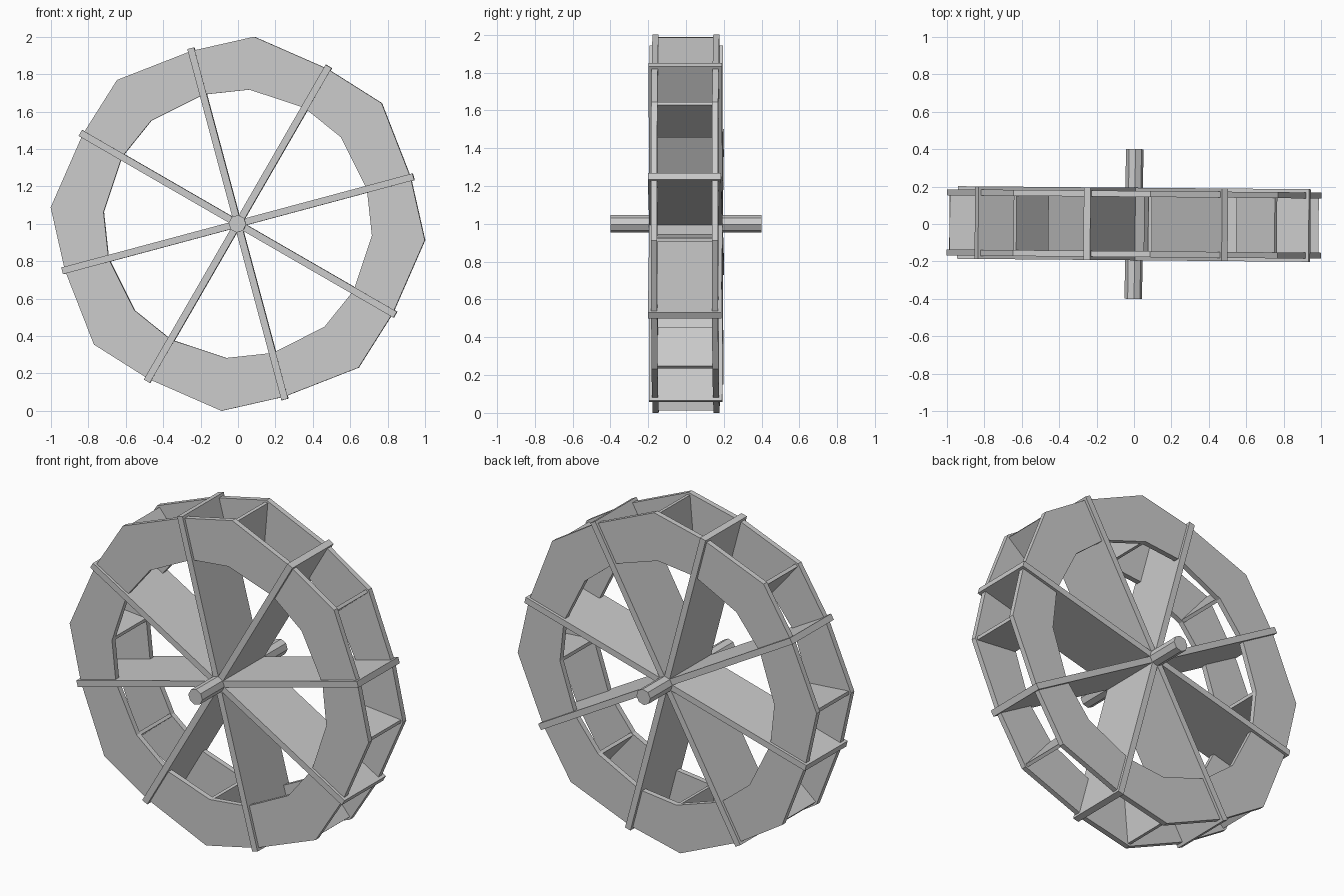
import bpy, bmesh
from math import radians, sin, cos
from mathutils import Matrix, Vector

cube = bpy.data.objects.get("Cube")
if cube:
    bpy.data.objects.remove(cube, do_unlink=True)

grey = bpy.data.materials.new("plain_grey")
grey.use_nodes = True
colour = (0.6, 0.6, 0.6, 1)
grey.diffuse_color = colour
grey.node_tree.nodes["Principled BSDF"].inputs["Base Color"].default_value = colour

CENTRE = Matrix.Translation((0, 0, 1)) @ Matrix.Rotation(radians(-0.5), 4, "Z")
SPOKE_ANGLE, BOARD_ANGLE, STEP = 15, 40, 45


def finish(name, bm):
    bmesh.ops.recalc_face_normals(bm, faces=bm.faces)
    mesh = bpy.data.meshes.new(name)
    bm.to_mesh(mesh)
    bm.free()
    mesh.materials.append(grey)
    obj = bpy.data.objects.new(name, mesh)
    obj.matrix_world = CENTRE
    bpy.context.collection.objects.link(obj)


def polar(radius, degrees, y):
    a = radians(degrees)
    return Vector((radius * cos(a), y, radius * sin(a)))


def radial_board(name, degrees, inner, outer, width, thickness):
    bm = bmesh.new()
    place = (Matrix.Rotation(radians(-degrees), 4, "Y")
             @ Matrix.Translation(((inner + outer) / 2, 0, 0))
             @ Matrix.Diagonal((outer - inner, width, thickness, 1)))
    bmesh.ops.create_cube(bm, size=1, matrix=place)
    finish(name, bm)


def rim(name, y, thickness):
    # Flat ring whose outer corners alternate between boards and spokes
    bm = bmesh.new()
    corners = []
    for i in range(8):
        corners.append((SPOKE_ANGLE + STEP * i, 0.715, 0.957))
        corners.append((BOARD_ANGLE + STEP * i, 0.72, 1.004))
    loops = [(bm.verts.new(polar(inner, a, y)), bm.verts.new(polar(outer, a, y)))
             for a, inner, outer in corners]
    for i, (a, b) in enumerate(loops):
        c, d = loops[(i + 1) % len(loops)]
        bm.faces.new((a, b, d, c))
    new = bmesh.ops.extrude_face_region(bm, geom=bm.faces[:])["geom"]
    verts = [v for v in new if isinstance(v, bmesh.types.BMVert)]
    bmesh.ops.translate(bm, verts=verts, vec=(0, thickness, 0))
    finish(name, bm)


# Side rims
rim("front_rim", -0.177, 0.032)
rim("back_rim", 0.145, 0.032)

# Full-length paddles and short bucket boards
for i in range(8):
    radial_board(f"spoke_paddle_{i + 1}", SPOKE_ANGLE + STEP * i, 0, 0.972, 0.388, 0.037)
    radial_board(f"bucket_board_{i + 1}", BOARD_ANGLE + STEP * i, 0.722, 0.99, 0.3, 0.02)

# Octagonal axle
bm = bmesh.new()
bmesh.ops.create_cone(bm, cap_ends=True, segments=8, radius1=0.047, radius2=0.047, depth=0.8,
                      matrix=Matrix.Rotation(radians(-BOARD_ANGLE), 4, "Y")
                      @ Matrix.Rotation(radians(90), 4, "X"))
finish("axle", bm)
